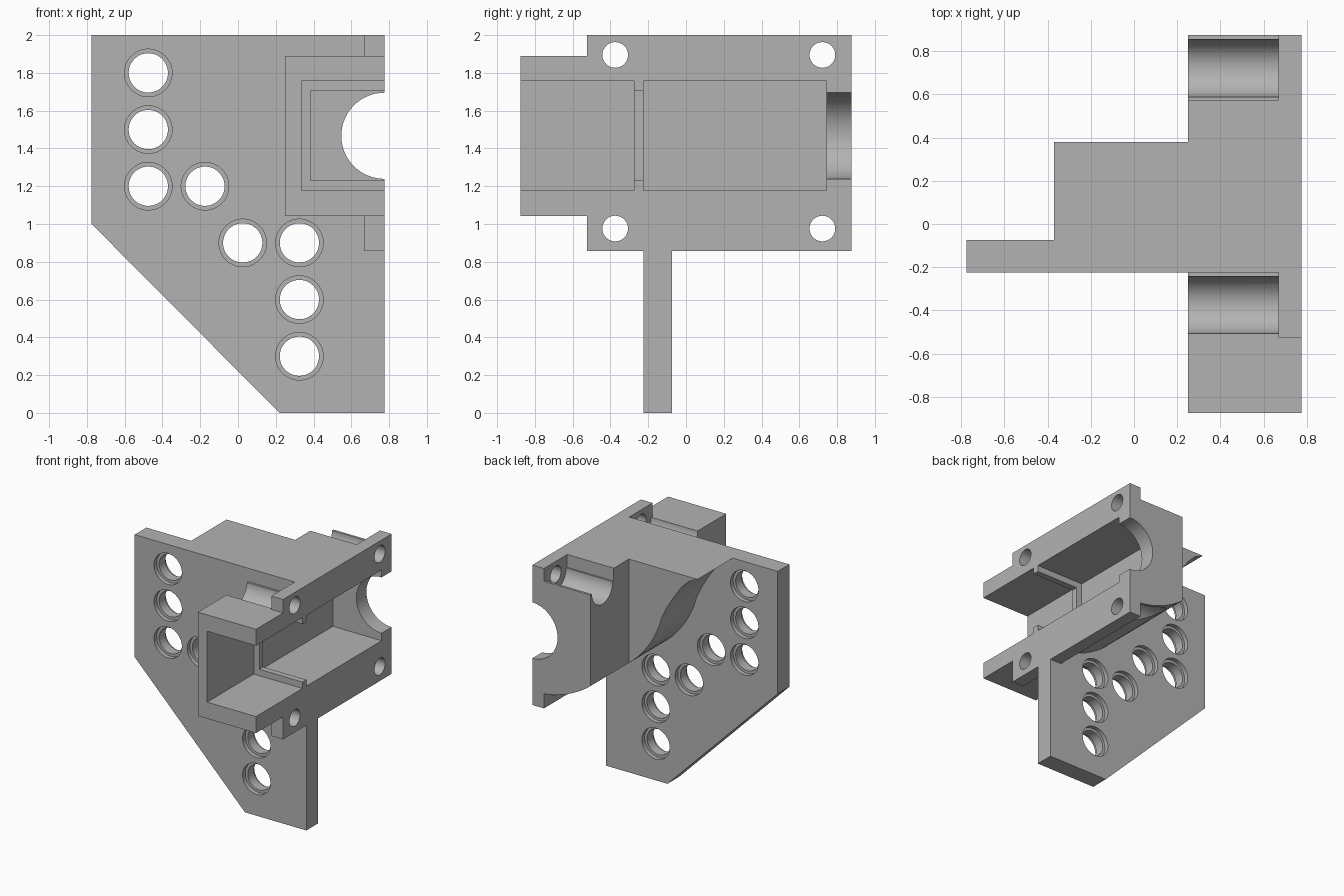
import bpy, bmesh
from math import cos, sin, pi, radians

cube = bpy.data.objects.get("Cube")
if cube:
    bpy.data.objects.remove(cube, do_unlink=True)

grey = bpy.data.materials.new("plain grey")
grey.use_nodes = True
colour = (0.45, 0.45, 0.45, 1)
grey.diffuse_color = colour
grey.node_tree.nodes["Principled BSDF"].inputs["Base Color"].default_value = colour


def prism(name, pts, start, end, axis="y"):
    """Extrude an outline along y (points are x, z) or along x (points are y, z)."""
    bm = bmesh.new()
    rings = []
    for t in (start, end):
        rings.append([bm.verts.new((u, t, v) if axis == "y" else (t, u, v)) for u, v in pts])
    a, b = rings
    bm.faces.new(a)
    bm.faces.new(b)
    for i in range(len(pts)):
        j = (i + 1) % len(pts)
        bm.faces.new((a[i], a[j], b[j], b[i]))
    bmesh.ops.recalc_face_normals(bm, faces=bm.faces)
    mesh = bpy.data.meshes.new(name)
    bm.to_mesh(mesh)
    bm.free()
    mesh.materials.append(grey)
    obj = bpy.data.objects.new(name, mesh)
    bpy.context.collection.objects.link(obj)
    return obj


def box(name, x0, x1, y0, y1, z0, z1):
    return prism(name, [(x0, z0), (x1, z0), (x1, z1), (x0, z1)], y0, y1)


def rod(name, u, v, radius, start, end, axis="y", sides=48):
    ring = [(u + radius * cos(2 * pi * i / sides), v + radius * sin(2 * pi * i / sides))
            for i in range(sides)]
    return prism(name, ring, start, end, axis)


def combine(target, tool, operation):
    """Bake a boolean into the target and remove the tool."""
    mod = target.modifiers.new("boolean", "BOOLEAN")
    mod.operation = operation
    mod.solver = "EXACT"
    mod.object = tool
    bpy.context.view_layer.update()
    graph = bpy.context.evaluated_depsgraph_get()
    mesh = bpy.data.meshes.new_from_object(target.evaluated_get(graph))
    target.modifiers.clear()
    target.data = mesh
    bpy.data.objects.remove(tool, do_unlink=True)


SIDE = 0.775          # open side of the bracket
STEP = 0.25           # inner side of the housing
AXIS_Z = 1.467        # height of the bore
BOLTS_Y = (-0.375, 0.722)
BOLTS_Z = (0.976, 1.895)

# Mounting plate with a cut corner
bracket = prism("mounting_bracket",
                [(-SIDE, 2), (SIDE, 2), (SIDE, 0), (0.22, 0), (-SIDE, 1)], -0.225, -0.075)

# Rear body: bowl-shaped underside flaring out to a thin top edge
bowl = [(SIDE + 0.85 * cos(radians(a)), 1.82 + 0.85 * sin(radians(a)))
        for a in range(270, 194, -5)]
flare = [(-0.09, 1.69), (-0.15, 1.79), (-0.225, 1.895), (-0.295, 1.965), (-0.37, 2)]
body = prism("rear_body", bowl + flare + [(SIDE, 2)], -0.15, 0.875)
combine(body, box("body_step", -1, STEP, 0.38, 1, 0, 3), "DIFFERENCE")
combine(bracket, body, "UNION")

# Front housing and bolting flange
combine(bracket, box("front_housing", STEP, SIDE, -0.875, -0.15, 1.043, 1.89), "UNION")

# Screw channels, open outwards at the back
for z in BOLTS_Z:
    for y in BOLTS_Y:
        combine(bracket, rod("channel", y, z, 0.133, STEP - 0.1, 0.67, "x"), "DIFFERENCE")
    low, high = (z, 2.5) if z > AXIS_Z else (0.5, z)
    combine(bracket, box("channel_mouth", STEP - 0.1, 0.67, 0.575, 1, low, high), "DIFFERENCE")
combine(bracket, box("flange", 0.67, SIDE, -0.525, 0.875, 0.858, 2), "UNION")
for z in BOLTS_Z:
    for y in BOLTS_Y:
        combine(bracket, rod("bolt_hole", y, z, 0.068, 0.6, 0.9, "x", 32), "DIFFERENCE")

# Motor cavity in two bays, with a rib between them, and the rear bore
for x, y0, y1, half in ((0.335, -1, -0.275, 0.289), (0.335, -0.225, 0.745, 0.289),
                        (0.385, -0.4, 0.1, 0.237)):
    combine(bracket, box("cavity", x, 1, y0, y1, AXIS_Z - half, AXIS_Z + half), "DIFFERENCE")
combine(bracket, rod("bore", SIDE, AXIS_Z, 0.228, 0.6, 1, "y", 64), "DIFFERENCE")

# Plate holes, recessed on both faces
holes = [(-0.475, 1.8), (-0.475, 1.5), (-0.475, 1.2), (-0.175, 1.2),
         (0.025, 0.9), (0.325, 0.9), (0.325, 0.6), (0.325, 0.3)]
for x, z in holes:
    combine(bracket, rod("hole", x, z, 0.104, -0.3, 0), "DIFFERENCE")
    combine(bracket, rod("front_recess", x, z, 0.126, -0.3, -0.19), "DIFFERENCE")
    combine(bracket, rod("back_recess", x, z, 0.126, -0.11, 0), "DIFFERENCE")

# Smooth the curved walls, keep the edges sharp
bpy.ops.object.select_all(action="DESELECT")
bracket.select_set(True)
bpy.context.view_layer.objects.active = bracket
bpy.ops.object.shade_smooth_by_angle(angle=radians(25))
